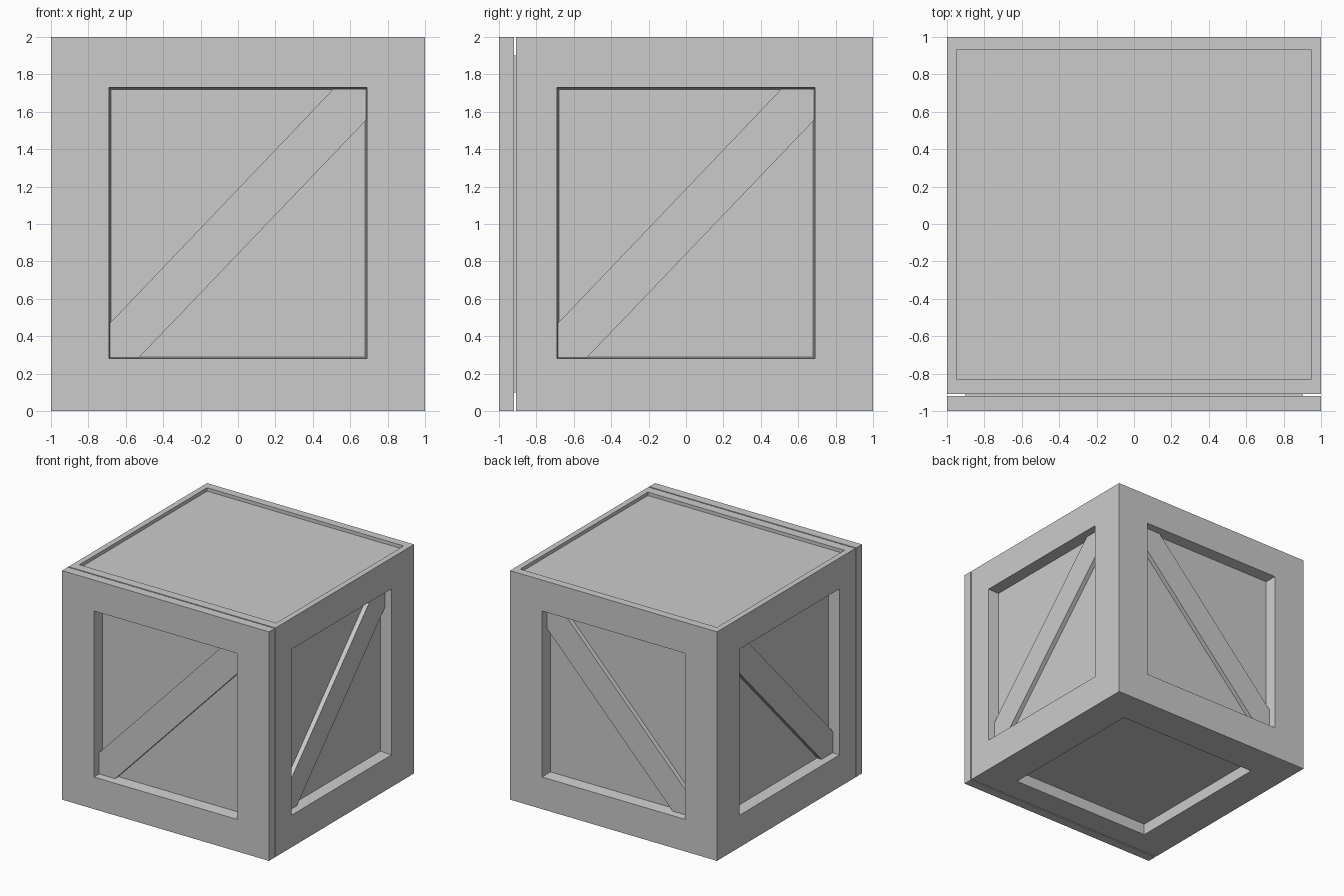
import bpy, bmesh
from mathutils import Vector

if "Cube" in bpy.data.objects:
    bpy.data.objects.remove(bpy.data.objects["Cube"])


def finish(bm, name):
    bmesh.ops.recalc_face_normals(bm, faces=bm.faces[:])
    mesh = bpy.data.meshes.new(name)
    bm.to_mesh(mesh)
    bm.free()
    ob = bpy.data.objects.new(name, mesh)
    ob.location.z = 1
    bpy.context.collection.objects.link(ob)


def loft(bm, rings):
    """Skin closed point rings and cap both ends."""
    loops = [[bm.verts.new(p) for p in r] for r in rings]
    for a, b in zip(loops, loops[1:]):
        n = len(a)
        for i in range(n):
            bm.faces.new((a[i], a[(i + 1) % n], b[(i + 1) % n], b[i]))
    bm.faces.new(loops[0])
    bm.faces.new(loops[-1])


def recess(bm, normal, centre, steps):
    """Sink the big face along normal; steps = (half sizes, distance from middle)."""
    n = Vector(normal)
    face = max((f for f in bm.faces if f.normal.dot(n) > 0.9), key=lambda f: f.calc_area())
    for half, dist in steps:
        bmesh.ops.inset_individual(bm, faces=[face], thickness=0.02)
        mid = face.calc_center_median()
        for v in face.verts:
            for i in range(3):
                if abs(n[i]) > 0.5:
                    v.co[i] = n[i] * dist
                else:
                    v.co[i] = centre[i] + (half[i] if v.co[i] > mid[i] else -half[i])


# Crate body: the front frame is set off by a thin groove all around
bm = bmesh.new()
stations = [(-1, 1), (-0.92, 1), (-0.92, 0.9), (-0.91, 0.9), (-0.91, 1), (1, 1)]
loft(bm, [[(sx * h, y, sz * h) for sx, sz in ((-1, -1), (1, -1), (1, 1), (-1, 1))]
          for y, h in stations])
bmesh.ops.recalc_face_normals(bm, faces=bm.faces[:])

# Windows in the four sides, slightly tapered, then floor and lid recesses
outer, inner = (0.69, 0.69, 0.725), (0.68, 0.68, 0.715)
for n in ((0, -1, 0), (0, 1, 0), (1, 0, 0), (-1, 0, 0)):
    recess(bm, n, (0, 0, 0.005), [(outer, 1), (inner, 0.9)])
recess(bm, (0, 0, -1), (0, 0, 0), [((0.69, 0.69, 0), 1), ((0.69, 0.69, 0), 0.9)])
recess(bm, (0, 0, 1), (0, 0.05, 0), [((0.95, 0.88, 0), 1), ((0.95, 0.88, 0), 0.97)])
finish(bm, "crate_body")

# Diagonal braces, ends cut to fit the window corners
profile = [(-0.685, -0.715), (-0.53, -0.715), (0.685, 0.555),
           (0.685, 0.722), (0.51, 0.722), (-0.685, -0.53)]
sides = {"front": lambda u, z, d: (u, -d, z), "back": lambda u, z, d: (u, d, z),
         "right": lambda u, z, d: (d, u, z), "left": lambda u, z, d: (-d, u, z)}
for name, place in sides.items():
    bm = bmesh.new()
    loft(bm, [[place(u, z, d) for u, z in profile] for d in (0.89, 0.94)])
    finish(bm, name + "_brace")
